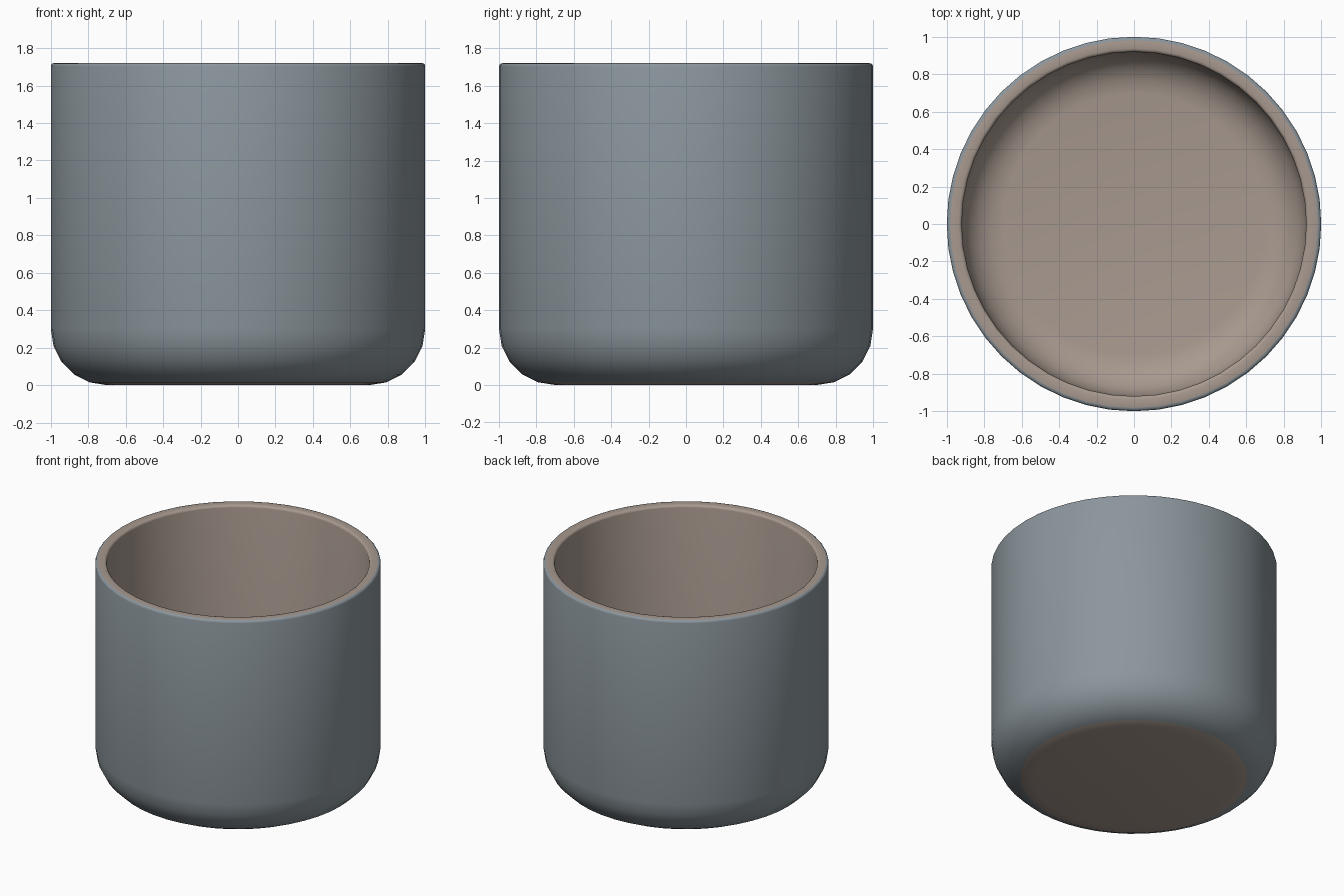
import bpy
import bmesh
from math import radians, sin, cos, pi

cube = bpy.data.objects.get("Cube")
if cube:
    bpy.data.objects.remove(cube, do_unlink=True)


def material(name, rgb):
    mat = bpy.data.materials.new(name)
    mat.use_nodes = True
    mat.diffuse_color = (*rgb, 1)
    mat.node_tree.nodes["Principled BSDF"].inputs["Base Color"].default_value = (*rgb, 1)
    return mat


def arc(cx, cz, r, start, end, steps):
    angles = [radians(start + (end - start) * i / steps) for i in range(steps + 1)]
    return [(cx + r * cos(a), cz + r * sin(a)) for a in angles]


SIDES, HEIGHT, OUTER, WALL, CURVE, LIP = 48, 1.72, 1.0, 0.08, 0.3, 0.018
INNER, CORNER = OUTER - WALL, OUTER - CURVE

# Outer base curve, wall and rounded lip, then the inner wall and floor curve
outside = arc(CORNER, CURVE, CURVE, -90, 0, 5) + arc(OUTER - LIP, HEIGHT - LIP, LIP, 0, 90, 3)
inside = (arc(INNER + LIP, HEIGHT - LIP, LIP, 90, 180, 3)
          + arc(CORNER, CURVE, CURVE - WALL, 0, -90, 5))
profile = outside + inside

# Revolve the profile; the glaze covers the outside above the bare foot
bm = bmesh.new()
rings = [[bm.verts.new((r * cos(2 * pi * i / SIDES), r * sin(2 * pi * i / SIDES), z))
          for i in range(SIDES)] for r, z in profile]
for row, (low, high) in enumerate(zip(rings, rings[1:])):
    for i in range(SIDES):
        j = (i + 1) % SIDES
        face = bm.faces.new((low[i], low[j], high[j], high[i]))
        face.material_index = int(0 < row < len(outside) - 1)

# Flat foot and inner floor
bm.faces.new(rings[0][::-1])
bm.faces.new(rings[-1])

mesh = bpy.data.meshes.new("cup")
bm.to_mesh(mesh)
bm.free()
mesh.materials.append(material("bare clay", (0.39, 0.32, 0.275)))
mesh.materials.append(material("grey glaze", (0.26, 0.305, 0.335)))
cup = bpy.data.objects.new("cup", mesh)
bpy.context.collection.objects.link(cup)

# Smooth shading with crisp edges
bpy.context.view_layer.objects.active = cup
cup.select_set(True)
bpy.ops.object.shade_smooth_by_angle(angle=radians(35))
